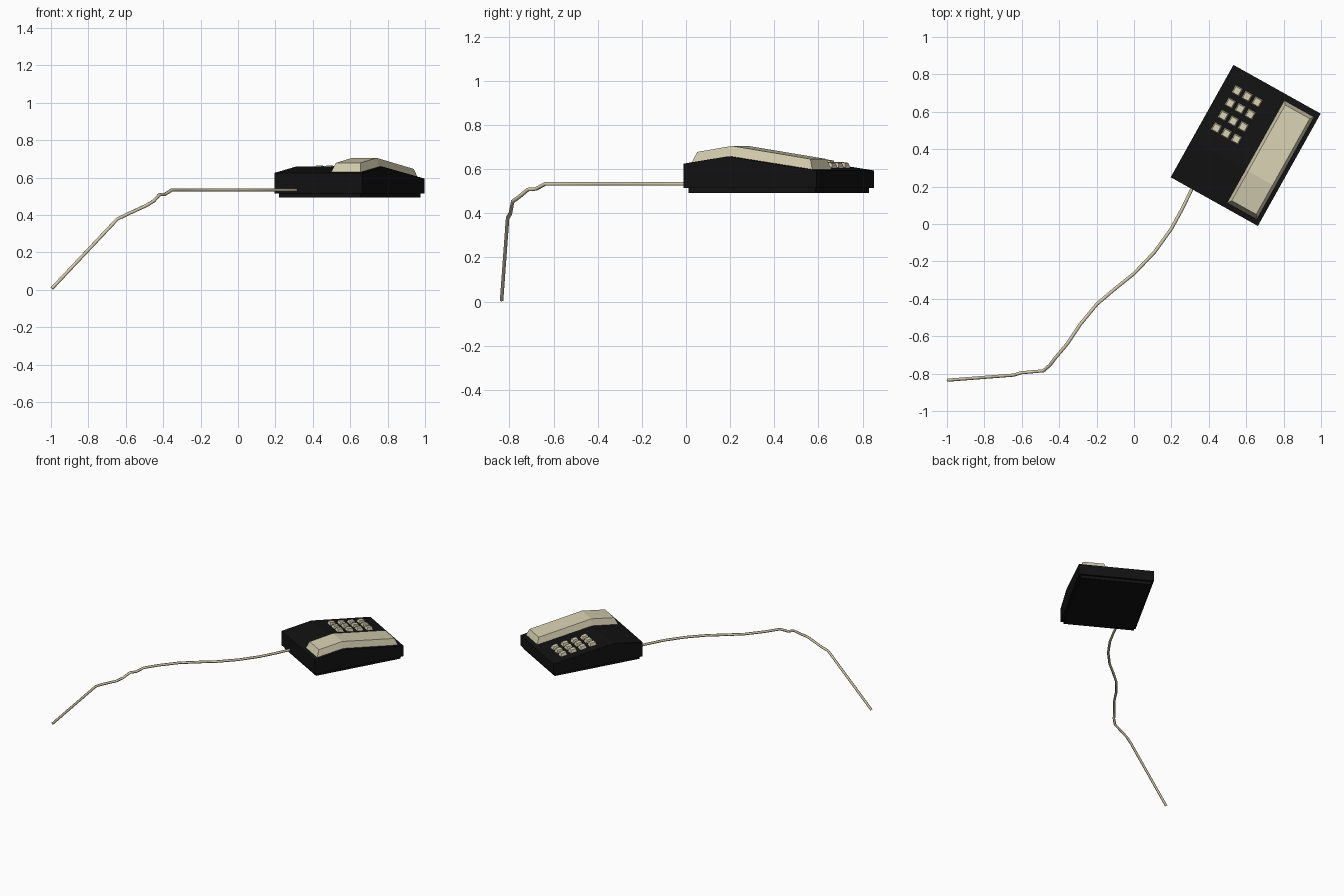
import bpy, bmesh, math
from mathutils import Matrix

if "Cube" in bpy.data.objects:
    bpy.data.objects.remove(bpy.data.objects["Cube"])

# Placement of the telephone on its table: local x = width, local y = depth
PLACE = Matrix.Translation((0.597, 0.42, 0)) @ Matrix.Rotation(math.radians(-29.2), 4, 'Z')


def material(name, rgb):
    m = bpy.data.materials.new(name)
    m.diffuse_color = (*rgb, 1)
    m.use_nodes = True
    m.node_tree.nodes["Principled BSDF"].inputs["Base Color"].default_value = m.diffuse_color
    return m


BLACK = material("black_plastic", (0.006, 0.006, 0.006))
CREAM = material("cream_plastic", (0.66, 0.61, 0.43))


def loft(name, x0, x1, stations, mat, inset=0.0):
    """Solid through stations (y_bottom, z_bottom, y_top, z_top); the top is narrower by inset."""
    bm = bmesh.new()
    rings = []
    for yb, zb, yt, zt in stations:
        rings.append([bm.verts.new(p) for p in (
            (x0, yb, zb), (x1, yb, zb), (x1 - inset, yt, zt), (x0 + inset, yt, zt))])
    for a, b in zip(rings, rings[1:]):
        for i in range(4):
            j = (i + 1) % 4
            bm.faces.new((a[i], a[j], b[j], b[i]))
    bm.faces.new(rings[0])
    bm.faces.new(rings[-1])
    bmesh.ops.recalc_face_normals(bm, faces=bm.faces)
    me = bpy.data.meshes.new(name)
    bm.to_mesh(me)
    bm.free()
    me.materials.append(mat)
    ob = bpy.data.objects.new(name, me)
    ob.matrix_world = PLACE
    bpy.context.collection.objects.link(ob)
    return ob


# Sloping top of the body: short rise at the front, long fall to the back
FRONT, PEAK, BACK = (-0.344, 0.625), (-0.114, 0.658), (0.344, 0.594)


def top_z(y):
    (ya, za), (yb, zb) = (FRONT, PEAK) if y < PEAK[0] else (PEAK, BACK)
    return za + (zb - za) * (y - ya) / (yb - ya)


# Body and the recessed foot plate below it
loft("body", -0.267, 0.267, [(y, 0.515, y, z) for y, z in (FRONT, PEAK, BACK)], BLACK)
loft("foot_plate", -0.251, 0.251, [(y, 0.493, y, 0.52) for y in (-0.328, 0.328)], BLACK)

# Handset lying along the right side, bent over the ridge of the body
loft("handset", 0.062, 0.246, [
    (-0.318, top_z(-0.318) - 0.004, -0.294, 0.678),
    (PEAK[0], PEAK[1] - 0.004, PEAK[0], 0.705),
    (0.312, top_z(0.312) - 0.004, 0.292, 0.646)], CREAM, inset=0.017)

# Keypad: three columns by four rows of tapered keys
for row in range(4):
    for col in range(3):
        x, y = -0.182 + 0.061 * col, 0.005 + 0.0757 * row
        h, t = 0.025, 0.018
        loft(f"key_{row + 1}_{col + 1}", x - 0.023, x + 0.023, [
            (y - h, top_z(y - h) - 0.002, y - t, top_z(y - t) + 0.021),
            (y + h, top_z(y + h) - 0.002, y + t, top_z(y + t) + 0.021)], CREAM, inset=0.006)

# Cord: across the table, over its edge and down to the floor
path = [(0.32, 0.21, 0.533), (0.26, 0.085, 0.533), (0.2, -0.025, 0.533), (0.11, -0.15, 0.533),
        (0, -0.265, 0.533), (-0.1, -0.345, 0.533), (-0.2, -0.43, 0.533), (-0.29, -0.54, 0.533),
        (-0.355, -0.638, 0.533), (-0.39, -0.68, 0.51), (-0.42, -0.715, 0.508),
        (-0.45, -0.755, 0.475), (-0.485, -0.785, 0.453), (-0.6, -0.795, 0.4),
        (-0.645, -0.808, 0.378), (-0.995, -0.835, 0.007)]
cu = bpy.data.curves.new("cord", 'CURVE')
cu.dimensions = '3D'
cu.bevel_depth = 0.009
cu.bevel_resolution = 1
cu.use_fill_caps = True
sp = cu.splines.new('POLY')
sp.points.add(len(path) - 1)
for p, co in zip(sp.points, path):
    p.co = (*co, 1)
cu.materials.append(CREAM)
bpy.context.collection.objects.link(bpy.data.objects.new("cord", cu))
